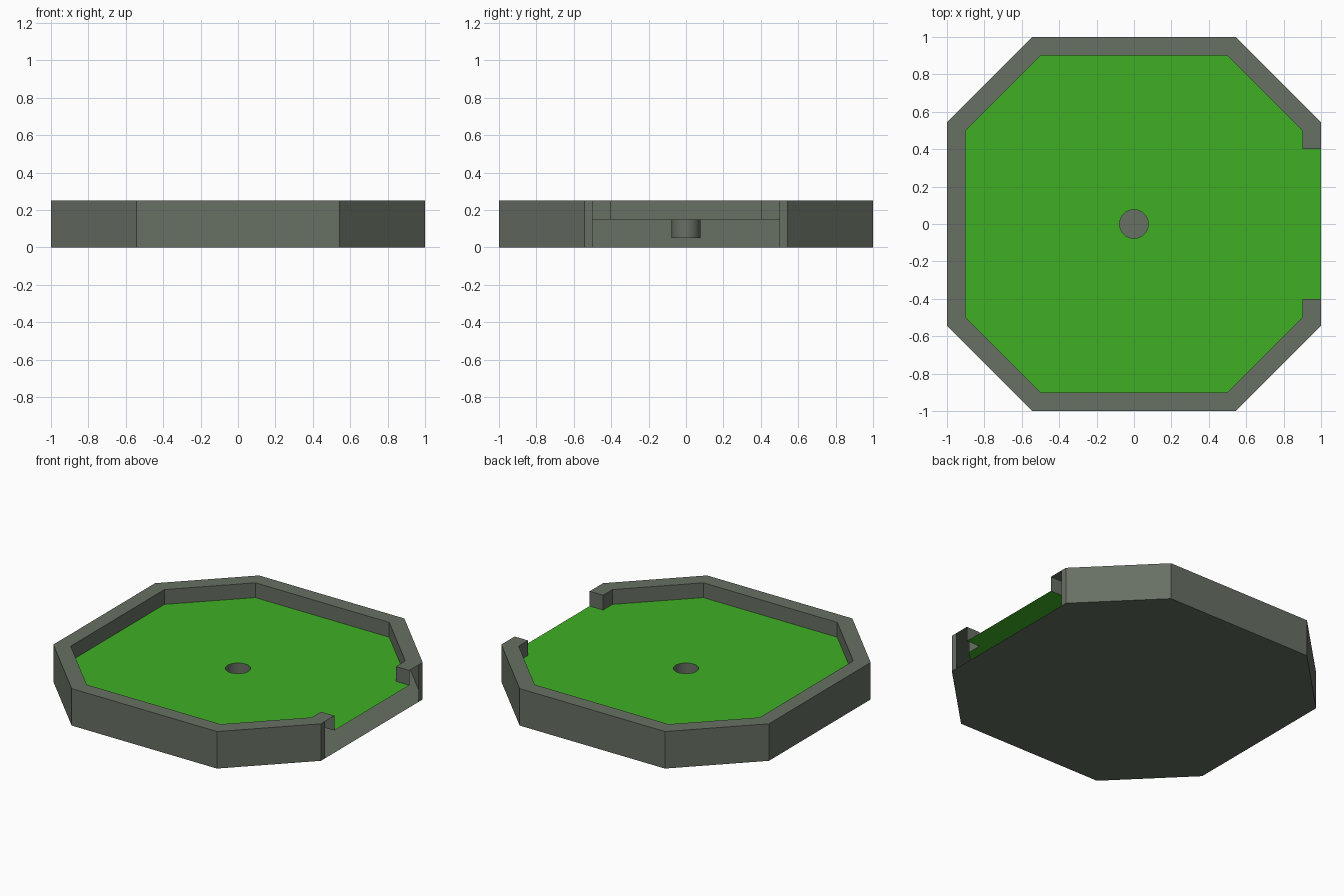
import bpy, math

if "Cube" in bpy.data.objects:
    bpy.data.objects.remove(bpy.data.objects["Cube"])

TOP, FLOOR, CUP = 0.25, 0.15, 0.05
GAP, CUT, HOLE_R, SEG = 0.4, 0.5, 0.077, 32


def material(name, rgb):
    m = bpy.data.materials.new(name)
    m.diffuse_color = (*rgb, 1)
    m.use_nodes = True
    m.node_tree.nodes["Principled BSDF"].inputs["Base Color"].default_value = m.diffuse_color
    return m


grey = material("stone_grey", (0.135, 0.16, 0.125))
green = material("green", (0.05, 0.43, 0.018))


def octagon(a, b):
    """Corners counter-clockwise, starting and ending beside the +x side."""
    return [(a, b), (b, a), (-b, a), (-a, b), (-a, -b), (-b, -a), (b, -a), (a, -b)]


def at(path, z):
    return [(x, y, z) for x, y in path]


def strip(lower, upper):
    """Quads joining two open paths of equal length."""
    return [(lower[i], lower[i + 1], upper[i + 1], upper[i])
            for i in range(len(lower) - 1)]


def make(name, polys, mat, smooth=False):
    verts, faces = [], []
    for p in polys:
        faces.append([])
        for v in p:
            if v not in verts:
                verts.append(v)
            faces[-1].append(verts.index(v))
    me = bpy.data.meshes.new(name)
    me.from_pydata(verts, [], faces)
    me.update()
    me.materials.append(mat)
    ob = bpy.data.objects.new(name, me)
    bpy.context.collection.objects.link(ob)
    for p in me.polygons:
        p.use_smooth = smooth and len(p.vertices) == 4
    return ob


outer, inner = octagon(1.0, 0.543), octagon(0.9, 0.5)
outer_rim = [(1.0, GAP)] + outer + [(1.0, -GAP)]
inner_rim = [(0.9, GAP)] + inner + [(0.9, -GAP)]
outer_wall = [(1.0, CUT)] + outer + [(1.0, -CUT)]

# Border: hollow rim ending in two posts, the side below the gap is open
o_lo, o_hi = at(outer_rim, FLOOR), at(outer_rim, TOP)
i_lo, i_hi = at(inner_rim, FLOOR), at(inner_rim, TOP)
border = strip(at(outer_wall, 0), at(outer_wall, TOP))
border += strip(o_hi, i_hi)
border += strip(i_lo[::-1], i_hi[::-1])
border += [(o_lo[0], o_hi[0], i_hi[0], i_lo[0]),
           (i_lo[-1], i_hi[-1], o_hi[-1], o_lo[-1])]
make("border_wall", border, grey)

# Base plate
make("base", [at(outer, 0)[::-1]], grey)

# Green floor: sheet with a round hole, split in two along y = 0
circle = [(round(HOLE_R * math.cos(2 * math.pi * i / SEG), 5),
           round(HOLE_R * math.sin(2 * math.pi * i / SEG), 5)) for i in range(SEG)]
upper_half = ([(1.0, 0.0), (1.0, GAP), (0.9, GAP)] + inner[:4] + [(-0.9, 0.0)]
              + circle[:SEG // 2 + 1][::-1])
lower_half = [(x, -y) for x, y in upper_half][::-1]
make("green_floor", [at(upper_half, FLOOR), at(lower_half, FLOOR)], green)

# Cup sunk below the hole
ring = circle + circle[:1]
cup = strip(at(ring, CUP)[::-1], at(ring, FLOOR)[::-1])
cup.append(at(circle, CUP))
make("hole_cup", cup, grey, smooth=True)
